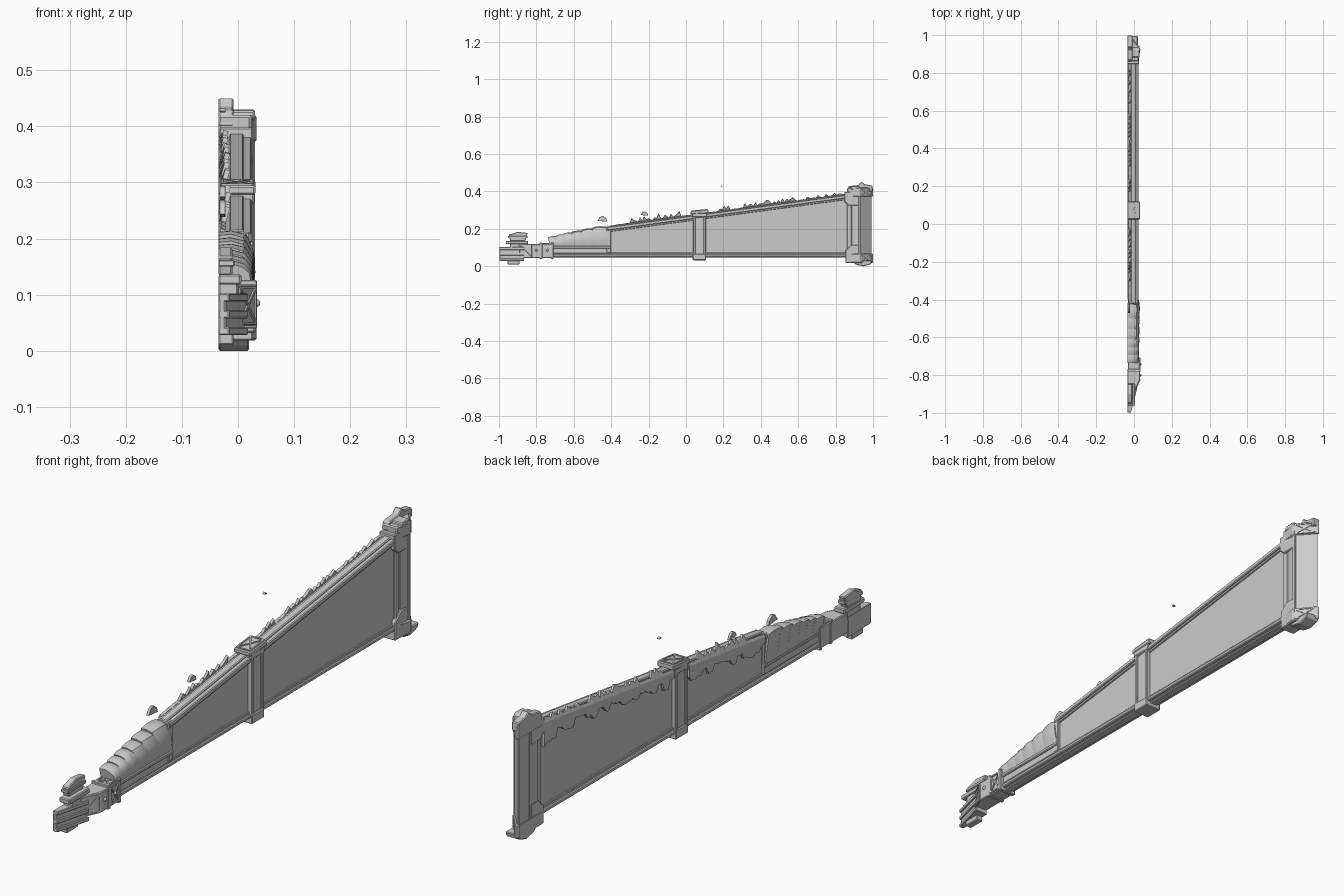
import bpy, bmesh, math, random
from mathutils import Vector

random.seed(4)


def finish(name, bm, bevel=0.0, smooth=False):
    bmesh.ops.recalc_face_normals(bm, faces=bm.faces)
    me = bpy.data.meshes.new(name)
    bm.to_mesh(me)
    bm.free()
    ob = bpy.data.objects.new(name, me)
    bpy.context.collection.objects.link(ob)
    if bevel:
        m = ob.modifiers.new("Bevel", 'BEVEL')
        m.width, m.segments, m.limit_method = bevel, 1, 'ANGLE'
    if smooth:
        for p in me.polygons:
            p.use_smooth = True
        me.set_sharp_from_angle(angle=math.radians(40))
    return ob


def prism(name, pts, lo, hi, axis='x', bevel=0.003):
    """Extrude a profile: (y, z) along x, or (x, y) along z."""
    bm = bmesh.new()
    place = (lambda a, b, c: (c, a, b)) if axis == 'x' else (lambda a, b, c: (a, b, c))
    f = bm.faces.new([bm.verts.new(place(a, b, lo)) for a, b in pts])
    geo = bmesh.ops.extrude_face_region(bm, geom=[f])['geom']
    move = Vector(place(0, 0, hi - lo))
    bmesh.ops.translate(bm, vec=move, verts=[v for v in geo if isinstance(v, bmesh.types.BMVert)])
    return finish(name, bm, bevel)


def box(name, x, y, z, bevel=0.003):
    return prism(name, [(y[0], z[0]), (y[1], z[0]), (y[1], z[1]), (y[0], z[1])], x[0], x[1], 'x', bevel)


def crossed_plate(name, centre, u, v, w=0.005, t=0.003):
    """Raised rim and X on the plane through centre spanned by half-axes u and v."""
    c, u, v = Vector(centre), Vector(u), Vector(v)
    n = u.cross(v).normalized()
    k = [c - u - v, c + u - v, c + u + v, c - u + v]
    bm = bmesh.new()
    for i, j in ((0, 1), (1, 2), (2, 3), (3, 0), (0, 2), (1, 3)):
        s = n.cross(k[j] - k[i]).normalized() * w / 2
        ring = [k[i] - s, k[j] - s, k[j] + s, k[i] + s]
        a = [bm.verts.new(p - n * t) for p in ring]
        b = [bm.verts.new(p + n * t) for p in ring]
        bm.faces.new(a[::-1])
        bm.faces.new(b)
        for q in range(4):
            bm.faces.new((a[q], a[q - 3], b[q - 3], b[q]))
    return finish(name, bm)


def top(y):
    return 0.27 + 0.135 * y


def sloped(name, y0, y1, lo, hi, x, bevel=0.003):
    """Bar following the sloping top edge."""
    return prism(name, [(y0, top(y0) + lo), (y1, top(y1) + lo), (y1, top(y1) + hi), (y0, top(y0) + hi)],
                 x[0], x[1], 'x', bevel)


# Tapered panel and its frame rails
prism("panel", [(-0.41, 0.06), (0.88, 0.06), (0.88, top(0.88) - 0.01), (-0.41, top(-0.41) - 0.01)],
      -0.018, 0.013, 'x', 0)
sloped("top_rail", -0.42, 0.88, -0.022, -0.004, (-0.03, 0.025))
sloped("top_rail_ridge", -0.42, 0.88, -0.01, 0.002, (-0.016, 0.011))
sloped("top_inner_trim", -0.41, 0.88, -0.03, -0.018, (-0.023, 0.018), 0.002)
box("bottom_rail", (-0.032, 0.024), (-0.72, 0.88), (0.052, 0.066))
box("bottom_rail_ridge", (-0.018, 0.012), (-0.72, 0.88), (0.046, 0.056))
box("bottom_inner_trim", (-0.024, 0.018), (-0.72, 0.88), (0.062, 0.074), 0.002)

# Lower arm under the ribs
box("lower_arm", (-0.028, 0.02), (-0.72, -0.4), (0.068, 0.098))
box("lower_arm_lip", (-0.031, 0.026), (-0.72, -0.4), (0.094, 0.108))
box("panel_end_strip", (-0.026, 0.022), (-0.425, -0.4), (0.07, 0.212))

# Overlapping curved ribs
edges = [-0.72, -0.675, -0.635, -0.59, -0.535, -0.475, -0.41]
for i in range(6):
    y0, y1 = edges[i] - 0.008, edges[i + 1] + 0.006
    bm = bmesh.new()
    rows = []
    for s in range(7):
        f = s / 6
        swell = math.sin(math.pi * (0.15 + 0.75 * f)) * 0.008 + 0.004 * f
        peak = top((y0 + y1) / 2) - 0.024 + 0.018 * (i / 5) + swell
        size = 0.6 + 0.4 * i / 5
        prof = [(-0.03, 0.1), (0.02, 0.1), (0.021 + swell * size, 0.1 + (peak - 0.1) * 0.35),
                (0.018 + swell * size, 0.1 + (peak - 0.1) * 0.7), (0.005 + swell * size, peak - 0.006),
                (-0.012, peak), (-0.034, peak - 0.002)]
        y = y0 + (y1 - y0) * f
        rows.append([bm.verts.new((x, y - 0.16 * (z - 0.1), z)) for x, z in prof])
    for a, b in zip(rows, rows[1:]):
        for q in range(7):
            bm.faces.new((a[q], a[q - 6], b[q - 6], b[q]))
    bm.faces.new(rows[0])
    bm.faces.new(rows[-1][::-1])
    finish("rib_%d" % i, bm, 0, True)

# Middle bracket
box("middle_post", (-0.03, 0.024), (0.045, 0.1), (0.05, 0.28))
for y in (0.038, 0.094):
    box("middle_post_edge", (-0.033, 0.028), (y, y + 0.012), (0.06, 0.275), 0.002)
box("middle_top_collar", (-0.033, 0.029), (0.032, 0.112), (0.262, 0.285))
prism("middle_top_cap", [(0.025, 0.278), (0.12, 0.284), (0.12, 0.304), (0.025, 0.294)], -0.035, 0.031)
crossed_plate("middle_cap_cross", (-0.002, 0.0725, 0.299), (0.026, 0, 0), (0, 0.04, 0.004))
box("middle_bottom_cap", (-0.035, 0.031), (0.036, 0.106), (0.032, 0.066))

# Wide end: chamfered post with heavy caps
prism("end_post", [(-0.033, 0.885), (0.02, 0.885), (0.027, 0.932), (-0.028, 0.993), (-0.033, 0.993)],
      0.03, 0.4, 'z')
box("end_post_inner", (-0.03, 0.021), (0.86, 0.885), (0.06, 0.385))
box("end_post_edge", (-0.034, 0.03), (0.923, 0.936), (0.05, 0.39), 0.002)
cap = [(-0.035, 0.862), (0.024, 0.862), (0.034, 0.928), (-0.024, 0.999), (-0.035, 0.999)]
prism("end_top_cap", cap, 0.372, 0.42, 'z', 0.004)
prism("end_bottom_cap", cap, 0.018, 0.068, 'z', 0.004)
prism("end_bottom_foot", [(0.885, 0.03), (0.91, 0.008), (0.95, 0.0), (0.99, 0.012), (0.995, 0.03)], -0.035, 0.02)
prism("end_crown", [(0.86, 0.4), (0.87, 0.428), (0.92, 0.434), (0.938, 0.452), (0.955, 0.438),
                    (0.997, 0.432), (0.998, 0.4)], -0.035, -0.008)
prism("end_crown_front", [(0.88, 0.41), (0.885, 0.428), (0.925, 0.43), (0.945, 0.41)], -0.012, 0.03)
for z in (0.396, 0.043):
    crossed_plate("end_cap_cross", (0.005, 0.9635, z), (-0.022, 0.027, 0), (0, 0, 0.019))

# Corner gussets at the wide end
prism("upper_gusset", [(0.847, 0.398), (0.847, 0.345), (0.87, 0.325), (0.925, 0.325), (0.925, 0.398)], -0.034, 0.027)
prism("lower_gusset", [(0.852, 0.018), (0.925, 0.018), (0.925, 0.115), (0.885, 0.115), (0.852, 0.085)], -0.034, 0.027)

# Narrow end: crossed band, tapered wedge, tail
box("band", (-0.033, 0.03), (-0.775, -0.708), (0.044, 0.12))
for y in (-0.782, -0.722):
    box("band_edge", (-0.035, 0.034), (y, y + 0.014), (0.04, 0.126), 0.002)
crossed_plate("band_top_cross", (-0.001, -0.742, 0.121), (0.026, 0, 0), (0, 0.026, 0))
crossed_plate("band_side_cross", (0.031, -0.742, 0.083), (0, 0.024, 0), (0, 0, 0.032))
prism("wedge", [(-0.034, -0.9), (-0.002, -0.9), (0.033, -0.82), (0.033, -0.775), (-0.034, -0.775)], 0.044, 0.118, 'z')
crossed_plate("wedge_cross", (0.0165, -0.858, 0.081), (0.014, 0.032, 0), (0, 0, 0.032))
for y in (-0.8, -0.742):
    bm = bmesh.new()
    bmesh.ops.create_icosphere(bm, subdivisions=2, radius=0.007)
    bmesh.ops.translate(bm, vec=(0.033, y, 0.085), verts=bm.verts)
    finish("stud", bm, 0, True)
tail = [(-0.035, -0.998), (-0.022, -0.998), (0.012, -0.865), (-0.035, -0.865)]
prism("tail_core", tail, 0.034, 0.096, 'z')
for z in (0.028, 0.058, 0.088):
    prism("tail_plate", [(x + (0.006 if x > -0.03 else 0), y) for x, y in tail], z, z + 0.014, 'z', 0.002)
box("tail_foot", (-0.035, -0.008), (-0.955, -0.89), (0.01, 0.032))
box("fin_base", (-0.035, 0.0), (-0.94, -0.86), (0.098, 0.122))
box("fin_collar", (-0.035, 0.006), (-0.962, -0.845), (0.118, 0.136))
prism("fin", [(-0.94, 0.134), (-0.86, 0.134), (-0.846, 0.178), (-0.9, 0.184), (-0.948, 0.168)], -0.035, -0.01)
box("fin_band", (-0.035, -0.006), (-0.952, -0.848), (0.15, 0.162), 0.002)

# Ragged growth along the back of the top rail, hanging over the panel
tufts = [(-0.29, -0.02, 0.032), (0.16, 0.23, 0.025), (0.29, 0.6, 0.026), (0.64, 0.84, 0.018)]
for a, b in ((-0.4, 0.03), (0.115, 0.85)):
    bm = bmesh.new()
    count = int((b - a) / 0.011)
    prev, drop = None, 0.04
    for i in range(count + 1):
        y = a + (b - a) * i / count
        high = max([h for p, q, h in tufts if p < y < q] + [0.003])
        up = high * random.random() ** 1.8
        if i % 3 == 0:
            drop = random.uniform(0.025, 0.06) + (0.035 if y > 0.76 else 0)
        low = top(y) - drop - random.uniform(0, 0.008)
        pair = [bm.verts.new((-0.034, y, low)), bm.verts.new((-0.034, y, top(y) - 0.008)),
                bm.verts.new((-0.03 + up * 0.3, y, top(y) + up))]
        if prev:
            for q in range(2):
                bm.faces.new((prev[q], pair[q], pair[q + 1], prev[q + 1]))
        prev = pair
    ob = finish("ragged_growth", bm)
    m = ob.modifiers.new("Thickness", 'SOLIDIFY')
    m.thickness, m.offset = 0.009, 0
    ob.location.x = 0.004

# Loose fragments floating above the edge
for y, z, r in ((-0.447, 0.238, 0.026), (-0.222, 0.27, 0.02), (0.19, 0.425, 0.006)):
    prism("fragment", [(y - r, z + r * 0.2), (y + r, z), (y + r * 0.8, z + r * 0.7), (y + r * 0.1, z + r * 1.2),
                       (y - r * 0.5, z + r)], -0.033, -0.022, 'x', 0.001)
